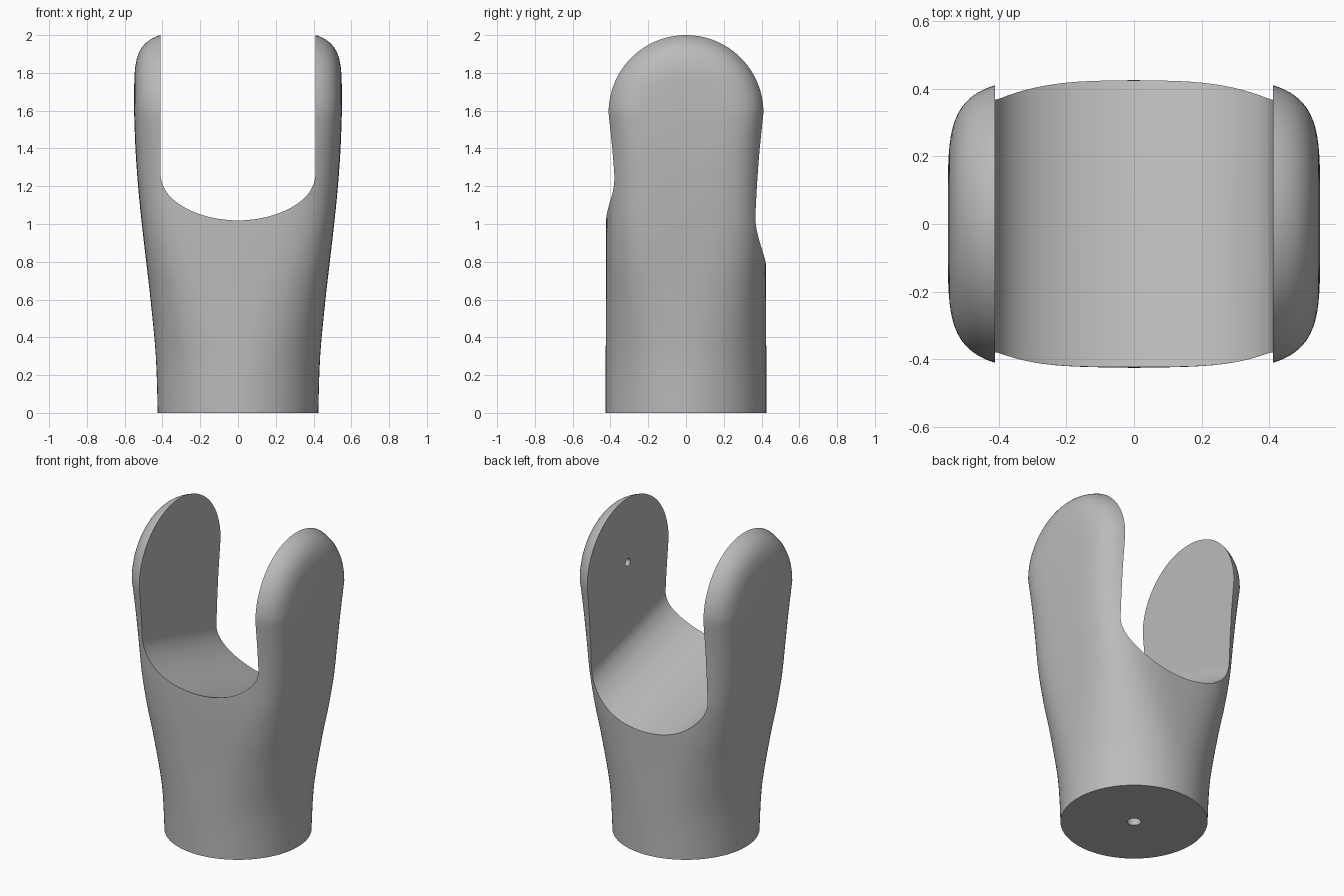
import bpy, bmesh, math
from mathutils import Matrix

if "Cube" in bpy.data.objects:
    bpy.data.objects.remove(bpy.data.objects["Cube"])

SEG = 112          # points around each section
PIVOT = 1.59       # centre height of the rounded arm ends
SLOT = 0.41        # half width of the gap between the arms

# Sections: height, half width, half depth, squareness (2 = ellipse)
SECTIONS = [(0, .425, .425, 2), (.3, .435, .425, 2.15), (.6, .463, .424, 2.7),
            (.8, .486, .424, 3.3), (1.0, .509, .423, 3.8), (1.2, .529, .42, 4),
            (1.4, .543, .424, 4.3), (PIVOT, .55, .432, 5)]


def spline(p0, p1, p2, p3, t):
    return [.5 * (2 * b + (c - a) * t + (2 * a - 5 * b + 4 * c - d) * t * t
                  + (3 * b - a - 3 * c + d) * t ** 3)
            for a, b, c, d in zip(p0, p1, p2, p3)]


def section(a, b, n):
    pts = []
    for i in range(SEG):
        c, s = (round(f(2 * math.pi * i / SEG), 9) for f in (math.cos, math.sin))
        pts.append((math.copysign(a * abs(c) ** (2 / n), c),
                    math.copysign(b * abs(s) ** (2 / n), s)))
    return pts


def make_object(name, bm):
    bmesh.ops.recalc_face_normals(bm, faces=bm.faces)
    mesh = bpy.data.meshes.new(name)
    bm.to_mesh(mesh)
    bm.free()
    obj = bpy.data.objects.new(name, mesh)
    bpy.context.collection.objects.link(obj)
    return obj


def loft(bm, rings):
    rows = [[bm.verts.new(p) for p in ring] for ring in rings]
    for low, high in zip(rows, rows[1:]):
        for i in range(len(low)):
            j = (i + 1) % len(low)
            bm.faces.new((low[i], low[j], high[j], high[i]))
    return rows


# Flared body rising to a rounded squarish section
rings = []
for k in range(len(SECTIONS) - 1):
    ends = [SECTIONS[max(0, min(len(SECTIONS) - 1, k + d))] for d in (-1, 0, 1, 2)]
    for step in range(4):
        z, a, b, n = spline(*ends, step / 4)
        rings.append([(x, y, z) for x, y in section(a, b, n)])

# Rounded ends: the last section swung up around the pivot axis
for step in range(25):
    t = math.pi / 2 * step / 24
    rings.append([(x, y * math.cos(t), PIVOT + abs(y) * math.sin(t))
                  for x, y in section(*SECTIONS[-1][1:])])
bm = bmesh.new()
rows = loft(bm, rings)
bm.faces.new(rows[0])
bmesh.ops.remove_doubles(bm, verts=bm.verts, dist=.00005)
body = make_object("forked_body", bm)

# U-shaped slot that slopes down toward the back
profile = [(SLOT, 2.6)]
profile += [(SLOT * math.cos(math.pi * i / 48), 1.16 - .26 * math.sin(math.pi * i / 48))
            for i in range(49)]
profile += [(-SLOT, 2.6)]
bm = bmesh.new()
rows = loft(bm, [[(x, y, z - .282 * y) for x, z in profile] for y in (-.7, .7)])
for row in rows:
    bm.faces.new(row)
slot = make_object("slot_cutter", bm)


def drill(name, radius, depth, matrix):
    bm = bmesh.new()
    bmesh.ops.create_cone(bm, cap_ends=True, segments=24, radius1=radius,
                          radius2=radius, depth=depth, matrix=matrix)
    return make_object(name, bm)


# Mounting hole below and small pivot hole inside the left arm
base_hole = drill("base_hole_cutter", .04, .5, Matrix.Translation((0, 0, 0)))
arm_hole = drill("arm_hole_cutter", .024, .12,
                 Matrix.Translation((SLOT, 0, PIVOT)) @ Matrix.Rotation(math.pi / 2, 4, "Y"))

bpy.ops.object.select_all(action="DESELECT")
bpy.context.view_layer.objects.active = body
body.select_set(True)
for cutter in (slot, base_hole, arm_hole):
    mod = body.modifiers.new(cutter.name, "BOOLEAN")
    mod.operation = "DIFFERENCE"
    mod.solver = "EXACT"
    mod.object = cutter
    bpy.ops.object.modifier_apply(modifier=mod.name)
    bpy.data.objects.remove(cutter)

# Plain grey finish
grey = bpy.data.materials.new("plain_grey")
grey.use_nodes = True
colour = (.5, .5, .5, 1)
grey.diffuse_color = colour
grey.node_tree.nodes["Principled BSDF"].inputs["Base Color"].default_value = colour
body.data.materials.clear()
body.data.materials.append(grey)
bpy.ops.object.shade_smooth_by_angle(angle=math.radians(35))
